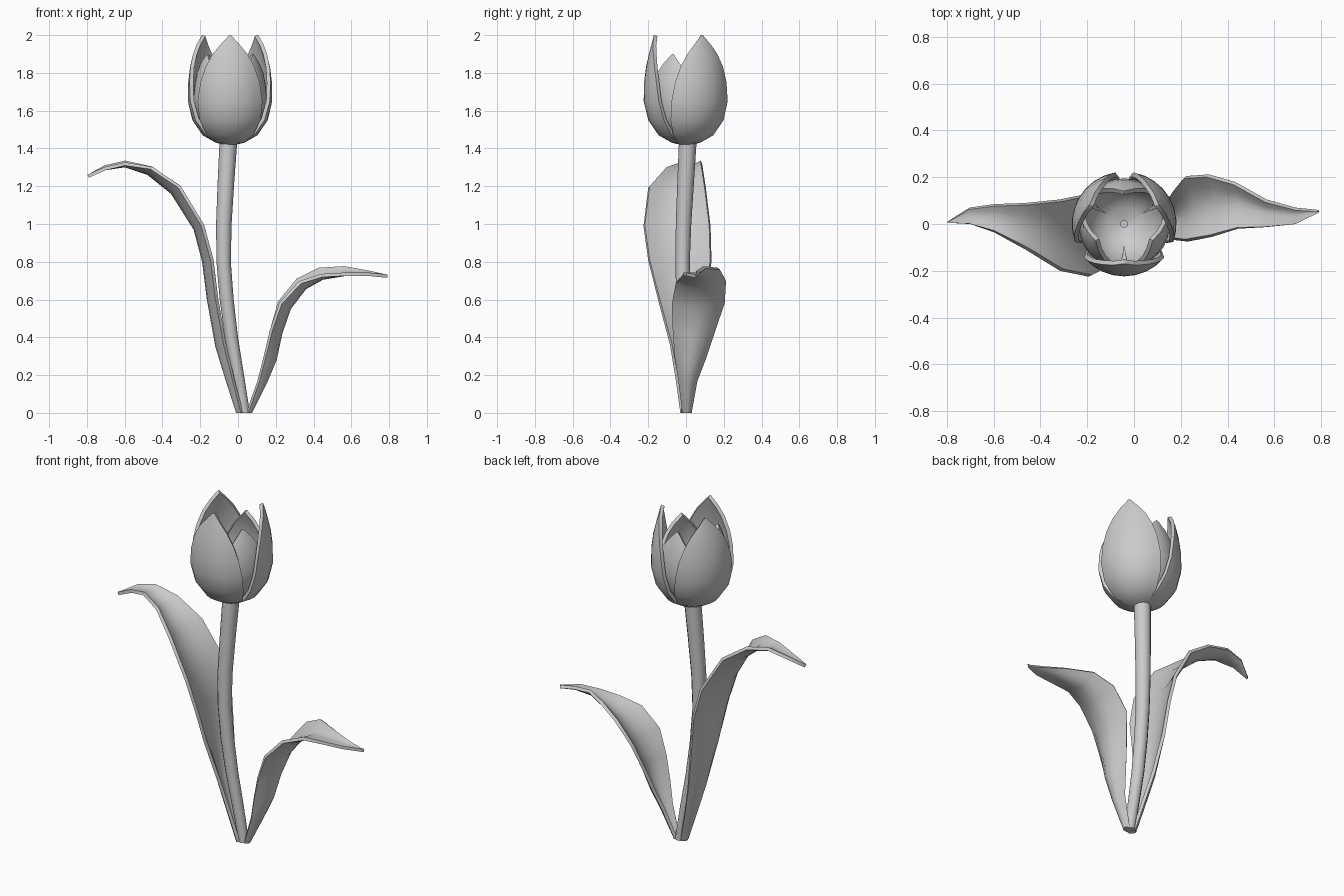
import bpy
from math import sin, cos, radians, pi, hypot


def sheet(name, rows, closed=False, thick=0.0, offset=0.0):
    """Skin rows of points; closed makes a capped tube, thick adds a solidify."""
    n = len(rows[0])
    faces = []
    for r in range(len(rows) - 1):
        for c in range(n if closed else n - 1):
            d = (c + 1) % n
            faces.append((r * n + c, r * n + d, (r + 1) * n + d, (r + 1) * n + c))
    if closed:
        faces.append(tuple(reversed(range(n))))
        faces.append(tuple(range((len(rows) - 1) * n, len(rows) * n)))
    mesh = bpy.data.meshes.new(name)
    mesh.from_pydata([p for row in rows for p in row], [], faces)
    obj = bpy.data.objects.new(name, mesh)
    bpy.context.collection.objects.link(obj)
    if thick:
        mod = obj.modifiers.new("thickness", 'SOLIDIFY')
        mod.thickness, mod.offset = thick, offset
    bpy.ops.object.select_all(action='DESELECT')
    obj.select_set(True)
    bpy.context.view_layer.objects.active = obj
    if thick:
        bpy.ops.object.modifier_apply(modifier="thickness")
    bpy.ops.object.shade_smooth_by_angle(angle=radians(40))
    return obj


# Stem: x, y, z, radius
stem = [(0.035, 0.005, 0.0, 0.028), (0.0, 0.0, 0.2, 0.032), (-0.035, -0.008, 0.4, 0.035),
        (-0.06, -0.015, 0.6, 0.037), (-0.076, -0.018, 0.8, 0.038), (-0.075, -0.013, 1.0, 0.041),
        (-0.064, -0.002, 1.22, 0.044), (-0.05, 0.01, 1.45, 0.047)]
sheet("stem", [[(x + r * cos(2 * pi * k / 12), y + r * sin(2 * pi * k / 12), z)
                for k in range(12)] for x, y, z, r in stem], closed=True)


# Petals: z, radius, half angle
outer = [(1.42, 0.03, 62), (1.43, 0.075, 61), (1.47, 0.145, 58), (1.55, 0.2, 54), (1.65, 0.224, 50),
         (1.75, 0.222, 45), (1.83, 0.212, 38), (1.9, 0.196, 28), (1.95, 0.183, 16), (2.0, 0.17, 1.5)]
inner = [(1.44, 0.02, 62), (1.455, 0.075, 61), (1.49, 0.13, 58), (1.57, 0.178, 55), (1.66, 0.195, 50),
         (1.74, 0.188, 40), (1.8, 0.176, 30), (1.85, 0.16, 18), (1.9, 0.142, 1.5)]


def petal(name, profile, angle):
    rows = []
    for z, r, half in profile:
        row = []
        for k in range(-4, 5):
            a = radians(angle + half * k / 4)
            row.append((-0.042 + r * cos(a), r * sin(a), z))
        rows.append(row)
    sheet(name, rows, thick=0.02, offset=-1)


for i in range(3):
    petal(f"outer_petal_{i + 1}", outer, 30 + 120 * i)
    petal(f"inner_petal_{i + 1}", inner, 90 + 120 * i)


# Leaves: midrib x, z, edge y low and high, curl of low and high edge
left = [(-0.01, 0.0, -0.03, 0.03, 0.025, 0.025), (-0.065, 0.17, -0.055, 0.055, 0.035, 0.035),
        (-0.12, 0.35, -0.085, 0.085, 0.045, 0.045), (-0.165, 0.6, -0.15, 0.12, 0.045, 0.045),
        (-0.19, 0.8, -0.2, 0.135, 0.045, 0.045), (-0.235, 0.97, -0.225, 0.13, 0.045, 0.045),
        (-0.355, 1.16, -0.2, 0.105, 0.05, 0.05), (-0.48, 1.26, -0.11, 0.09, 0.035, 0.035),
        (-0.6, 1.3, -0.035, 0.085, 0.01, 0.02), (-0.7, 1.285, 0.0, 0.07, 0.0, 0.01),
        (-0.79, 1.245, 0.005, 0.015, 0.0, 0.0)]
right = [(0.075, 0.0, -0.02, 0.03, 0.02, 0.02), (0.15, 0.15, -0.04, 0.06, 0.04, 0.04),
         (0.205, 0.28, -0.06, 0.11, 0.06, 0.06), (0.235, 0.42, -0.07, 0.155, 0.055, 0.055),
         (0.28, 0.55, -0.075, 0.205, 0.055, 0.065), (0.36, 0.655, -0.055, 0.212, 0.04, 0.06),
         (0.45, 0.705, -0.02, 0.18, 0.015, 0.055), (0.57, 0.725, -0.013, 0.105, 0.0, 0.04),
         (0.69, 0.725, 0.0, 0.07, 0.0, 0.015), (0.79, 0.715, 0.05, 0.06, 0.0, 0.0)]


def leaf(name, stations, side):
    rows = []
    for i, (x, z, lo, hi, curl_lo, curl_hi) in enumerate(stations):
        a, b = stations[max(i - 1, 0)], stations[min(i + 1, len(stations) - 1)]
        tx, tz = b[0] - a[0], b[1] - a[1]
        if i == 0:
            tx, tz = 0, 1
        length = hypot(tx, tz)
        nx, nz = side * tz / length, -side * tx / length
        row = []
        for k in range(-3, 4):
            t = k / 3
            d = (curl_lo if t < 0 else curl_hi) * t * t
            row.append((x + nx * d, (lo + hi) / 2 + t * (hi - lo) / 2, z + nz * d))
        rows.append(row)
    sheet(name, rows, thick=0.018, offset=side)


leaf("left_leaf", left, 1)
leaf("right_leaf", right, -1)
